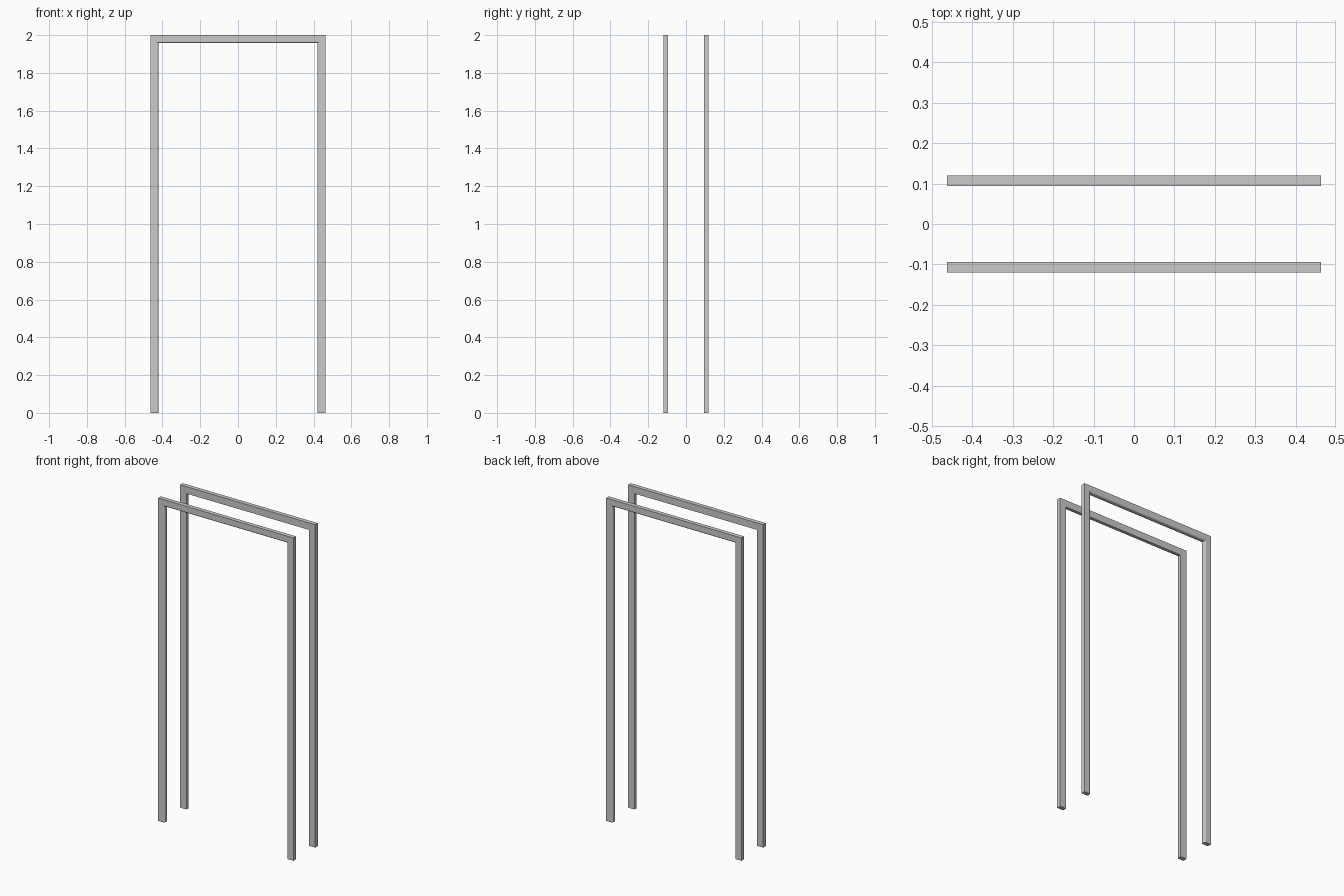
import bpy, bmesh, math

if "Cube" in bpy.data.objects:
    bpy.data.objects.remove(bpy.data.objects["Cube"])

HALF_W, HEIGHT = 0.463, 2.0      # outer size of the trim
WIDTH = 0.043                    # face width of the moulding
Y_IN, Y_OUT = 0.094, 0.12        # wall side and room side
R = 0.009                        # rounding of the inner room-side edge

# Moulding section as (inset from outer edge, distance from wall centre)
section = [(0, Y_IN), (0, Y_OUT)]
for i in range(5):
    a = math.radians(90 - 22.5 * i)
    section.append((WIDTH - R + R * math.cos(a), Y_OUT - R + R * math.sin(a)))
section.append((WIDTH, Y_IN))


def make_trim(name, side):
    bm = bmesh.new()
    rings = []
    # Section at left foot, left mitre, right mitre, right foot
    for sx, top in ((-1, 0), (-1, 1), (1, 1), (1, 0)):
        rings.append([bm.verts.new((sx * (HALF_W - d), side * y,
                                    (HEIGHT - d) if top else 0))
                      for d, y in section])
    n = len(section)
    for a, b in zip(rings, rings[1:]):
        for i in range(n):
            j = (i + 1) % n
            bm.faces.new((a[i], a[j], b[j], b[i]))
    # Feet
    bm.faces.new(rings[0])
    bm.faces.new(rings[-1])
    bmesh.ops.recalc_face_normals(bm, faces=bm.faces)
    mesh = bpy.data.meshes.new(name)
    bm.to_mesh(mesh)
    bm.free()
    obj = bpy.data.objects.new(name, mesh)
    bpy.context.collection.objects.link(obj)


# Matching door trims on both sides of the wall
make_trim("front_door_trim", -1)
make_trim("back_door_trim", 1)
